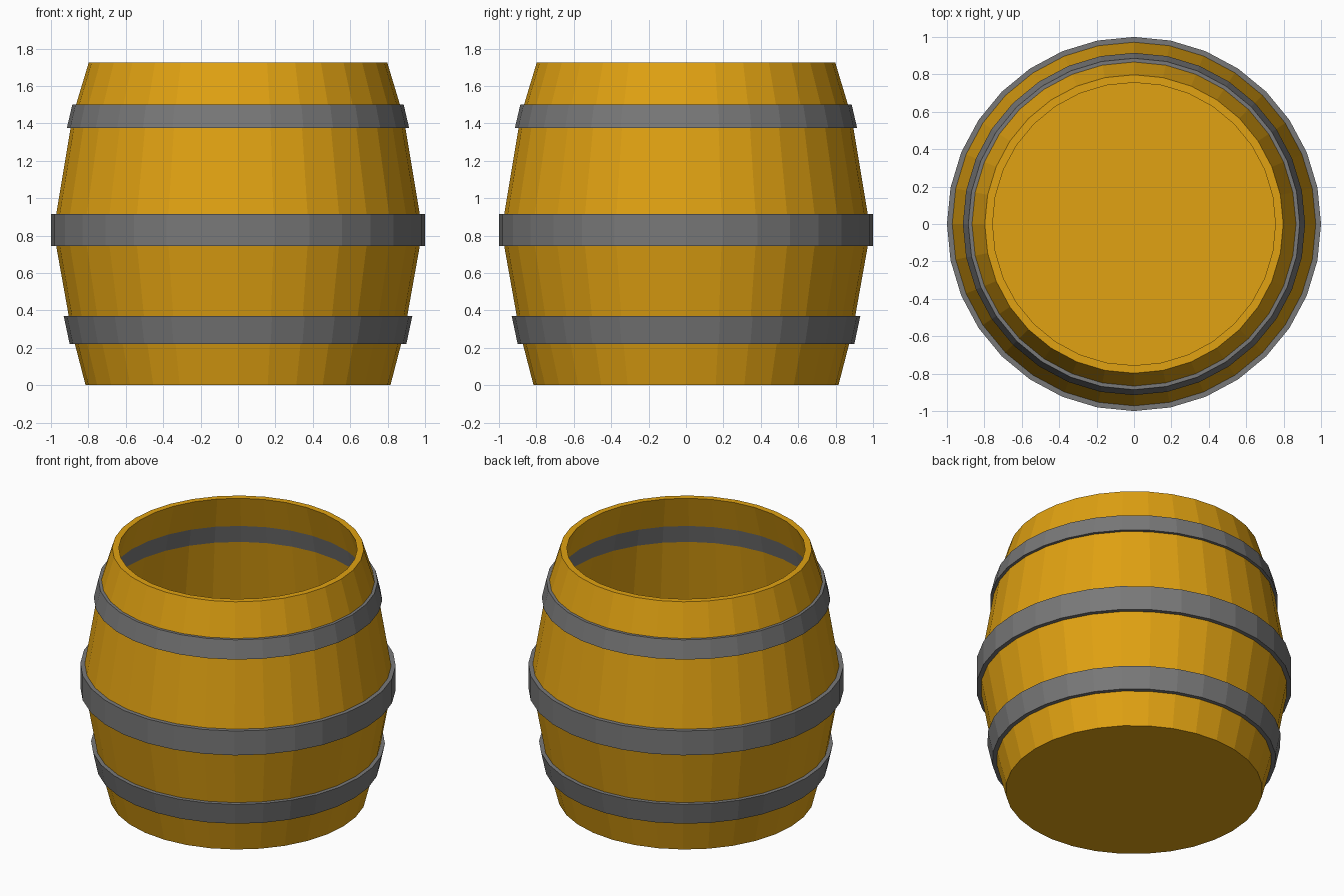
import bpy, bmesh, math

if "Cube" in bpy.data.objects:
    bpy.data.objects.remove(bpy.data.objects["Cube"])

SIDES = 32
WALL = 0.042
TOP_Z, FLOOR_Z = 1.725, 0.04


def material(name, color):
    m = bpy.data.materials.new(name)
    m.diffuse_color = color
    m.use_nodes = True
    m.node_tree.nodes["Principled BSDF"].inputs["Base Color"].default_value = m.diffuse_color
    return m


def lathe(name, paths, mat, cap_start=False, cap_end=False):
    """Spin open (radius, z) paths around z; optionally cap first and last ring."""
    bm = bmesh.new()
    all_rings = []
    for path in paths:
        rings = [[bm.verts.new((r * math.cos(2 * math.pi * k / SIDES),
                                r * math.sin(2 * math.pi * k / SIDES), z))
                  for k in range(SIDES)] for r, z in path]
        for a, b in zip(rings, rings[1:]):
            for k in range(SIDES):
                n = (k + 1) % SIDES
                bm.faces.new((a[k], a[n], b[n], b[k]))
        all_rings += rings
    if cap_start:
        bm.faces.new(all_rings[0][::-1])
    if cap_end:
        bm.faces.new(all_rings[-1])
    mesh = bpy.data.meshes.new(name)
    bm.to_mesh(mesh)
    bm.free()
    mesh.materials.append(mat)
    obj = bpy.data.objects.new(name, mesh)
    bpy.context.collection.objects.link(obj)
    return obj


def inner(path):
    """Inside surface of a wall section, running downward."""
    return [(r - WALL, z) for r, z in reversed(path)]


wood = material("wood", (0.75, 0.36, 0.006, 1))
iron = material("iron", (0.19, 0.19, 0.19, 1))

# Hoops: (name, wall section behind the hoop, hoop outer section)
hoops = [
    ("lower_hoop", [(0.872, 0.22), (0.905, 0.37)], [(0.90, 0.22), (0.932, 0.37)]),
    ("middle_hoop", [(0.972, 0.745), (0.972, 0.915)], [(1.0, 0.745), (1.0, 0.915)]),
    ("upper_hoop", [(0.895, 1.375), (0.866, 1.50)], [(0.915, 1.375), (0.886, 1.50)]),
]
for name, wall, outer in hoops:
    lathe(name, [[wall[0], *outer, wall[1]], inner(wall)], iron)

# Base: bottom stave section with the closed floor
base = [(0.815, 0.0), hoops[0][1][0]]
floor_r = 0.815 + (0.872 - 0.815) * FLOOR_Z / 0.22
lathe("base", [base, inner([(floor_r, FLOOR_Z), base[1]])], wood, True, True)

# Stave sections between the hoops
for name, low, high in (("lower_staves", 0, 1), ("upper_staves", 1, 2)):
    section = [hoops[low][1][1], hoops[high][1][0]]
    lathe(name, [section, inner(section)], wood)

# Open rim at the top
rim = [hoops[2][1][1], (0.798, TOP_Z)]
lathe("rim", [rim + inner(rim)], wood)
